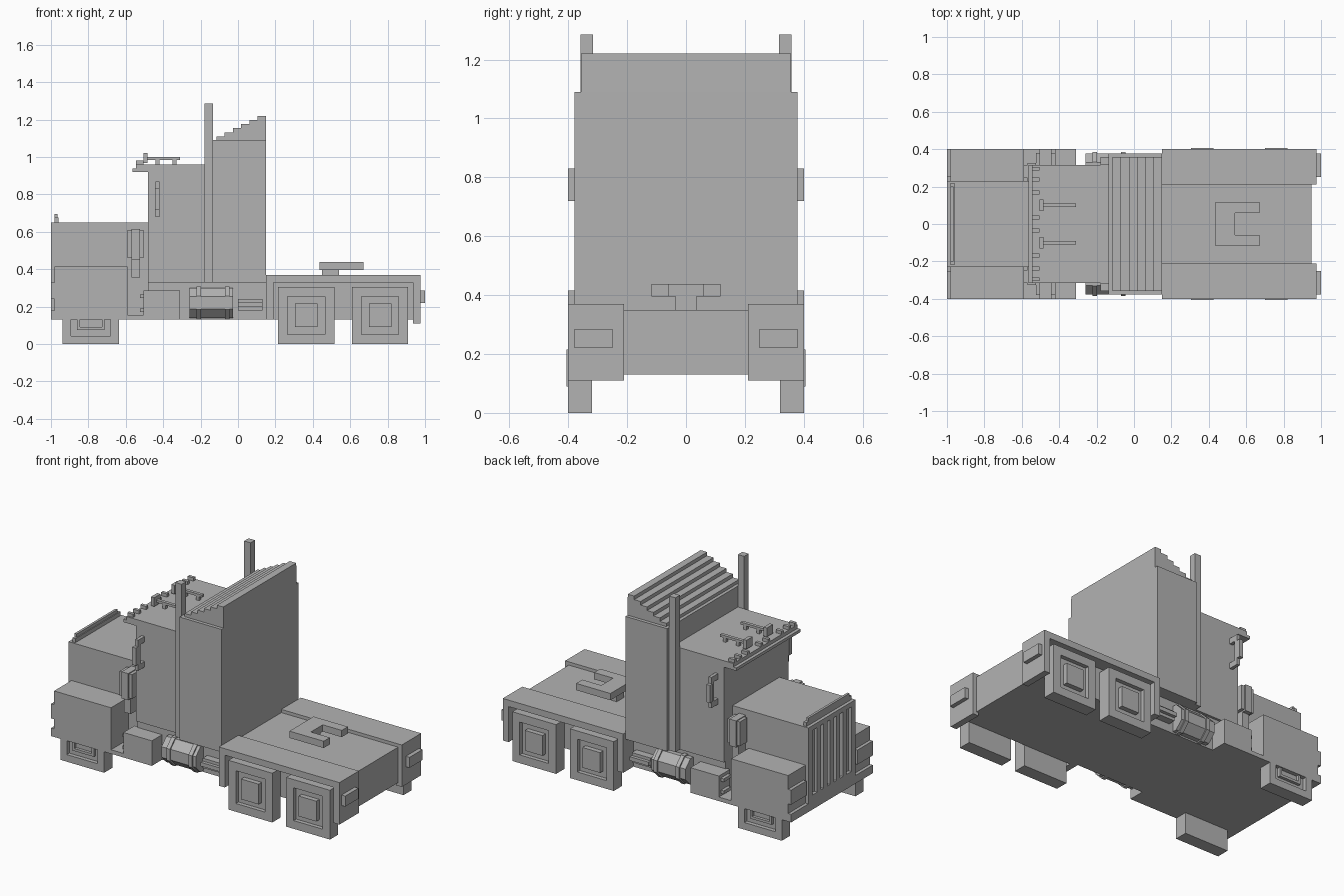
import bpy, bmesh, math
from mathutils import Vector, Matrix

old = bpy.data.objects.get("Cube")
if old:
    bpy.data.objects.remove(old, do_unlink=True)

GREY = (0.45, 0.45, 0.45, 1)
paint = bpy.data.materials.new("plain grey")
paint.use_nodes = True
paint.diffuse_color = GREY
paint.node_tree.nodes["Principled BSDF"].inputs["Base Color"].default_value = GREY


def finish(name, bm, mirror=False):
    bmesh.ops.recalc_face_normals(bm, faces=bm.faces)
    mesh = bpy.data.meshes.new(name)
    bm.to_mesh(mesh)
    bm.free()
    mesh.materials.append(paint)
    obj = bpy.data.objects.new(name, mesh)
    bpy.context.scene.collection.objects.link(obj)
    if mirror:
        mod = obj.modifiers.new("other side", 'MIRROR')
        mod.use_axis = (False, True, False)
        mod.use_clip = False
        mod.use_mirror_merge = False
    return obj


def add_box(bm, x, y, z):
    size = Vector((x[1] - x[0], y[1] - y[0], z[1] - z[0]))
    mid = Vector((x[0] + x[1], y[0] + y[1], z[0] + z[1])) / 2
    mat = Matrix.Translation(mid) @ Matrix.Diagonal(size).to_4x4()
    return bmesh.ops.create_cube(bm, size=1, matrix=mat)["verts"]


def boxes(name, parts, mirror=False):
    bm = bmesh.new()
    for part in parts:
        add_box(bm, *part)
    return finish(name, bm, mirror)


def prism(name, outline, half_width):
    """Extrude a side outline (x, z) across the full width."""
    bm = bmesh.new()
    face = bm.faces.new([bm.verts.new((x, -half_width, z)) for x, z in outline])
    new = bmesh.ops.extrude_face_region(bm, geom=[face])["geom"]
    verts = [v for v in new if isinstance(v, bmesh.types.BMVert)]
    bmesh.ops.translate(bm, verts=verts, vec=(0, 2 * half_width, 0))
    return finish(name, bm)


def wheel(name, cx, steps):
    """Square wheel whose outer face is repeatedly inset and pushed in or out."""
    bm = bmesh.new()
    add_box(bm, (cx - 0.15, cx + 0.15), (0.32, 0.4), (0, 0.305))
    bm.normal_update()
    face = max(bm.faces, key=lambda f: f.calc_center_median().y)
    for border, push in steps:
        bmesh.ops.inset_region(bm, faces=[face], thickness=border)
        face = bmesh.ops.extrude_discrete_faces(bm, faces=[face])["faces"][0]
        bmesh.ops.translate(bm, verts=face.verts[:], vec=(0, push, 0))
        bm.normal_update()
    return finish(name, bm, True)


# Main body
boxes("chassis", [((-0.48, 0.17), (-0.3, 0.3), (0.13, 0.34))])
boxes("hood", [((-0.98, -0.48), (-0.23, 0.23), (0.13, 0.65))])
boxes("cab", [((-0.48, -0.135), (-0.315, 0.315), (0.33, 0.96))])
boxes("sleeper", [((-0.135, 0.15), (-0.378, 0.378), (0.33, 1.09))])

# Stepped roof fairing
outline = [(0.15, 1.09), (-0.115, 1.09)]
for i in range(6):
    z = 1.11 + 0.022 * i
    outline += [(-0.115 + 0.044 * i, z), (-0.115 + 0.044 * (i + 1), z)]
prism("roof_fairing", outline, 0.357)

# Grille frame, bars and hood trim
boxes("grille_frame", [((-1, -0.98), (-0.23, 0.23), (0.62, 0.65)),
                       ((-1, -0.98), (-0.23, 0.23), (0.18, 0.22)),
                       ((-1, -0.98), (-0.23, -0.19), (0.22, 0.62)),
                       ((-1, -0.98), (0.19, 0.23), (0.22, 0.62))])
boxes("grille_bars", [((-1, -0.98), (y - 0.018, y + 0.018), (0.22, 0.62))
                      for y in (-0.126, -0.063, 0, 0.063, 0.126)])
boxes("hood_trim", [((-0.98, -0.96), (-0.22, 0.22), (0.65, 0.675)),
                    ((-0.98, -0.965), (-0.2, 0.2), (0.675, 0.695))])
boxes("front_bumper", [((-1, -0.97), (-0.4, 0.4), (0.13, 0.18))])
boxes("headlight", [((-1, -0.98), (0.25, 0.4), (0.24, 0.33))], True)

# Front fenders with arch-free sides
boxes("front_fender", [((-0.98, -0.59), (0.23, 0.4), (0.13, 0.415))], True)

# Wheels
hub = [(0.072, -0.025), (0.055, 0.03)]
wheel("front_wheel", -0.787, [(0.062, -0.025), (0.045, 0.018), (0.022, -0.018)])
wheel("rear_wheel_forward", 0.365, hub)
wheel("rear_wheel_back", 0.76, hub)

# Rear deck and fenders
boxes("rear_deck", [((0.15, 0.95), (-0.32, 0.32), (0.13, 0.35))])
boxes("rear_fender", [((0.15, 0.975), (0.21, 0.4), (0.33, 0.37)),
                      ((0.15, 0.19), (0.21, 0.4), (0.13, 0.33)),
                      ((0.935, 0.975), (0.21, 0.4), (0.11, 0.33))], True)
boxes("tail_light", [((0.975, 1.0), (0.25, 0.378), (0.22, 0.285))], True)

# Trailer coupling
boxes("coupling_plate", [((0.435, 0.54), (-0.118, 0.118), (0.395, 0.437)),
                         ((0.54, 0.67), (0.058, 0.118), (0.395, 0.437)),
                         ((0.54, 0.67), (-0.118, -0.058), (0.395, 0.437))])
boxes("coupling_stem", [((0.45, 0.54), (-0.035, 0.035), (0.34, 0.395))])

# Exhaust stacks
boxes("exhaust_stack", [((-0.178, -0.135), (0.315, 0.358), (0.33, 1.285))], True)

# Air cleaners beside the hood
boxes("air_cleaner", [((-0.59, -0.505), (0.245, 0.315), (0.46, 0.61)),
                      ((-0.57, -0.525), (0.23, 0.3), (0.355, 0.46)),
                      ((-0.57, -0.525), (0.22, 0.325), (0.45, 0.615))], True)

# Side mirrors
boxes("side_mirror", [((-0.445, -0.42), (0.375, 0.4), (0.72, 0.83)),
                      ((-0.44, -0.42), (0.31, 0.378), (0.835, 0.87)),
                      ((-0.44, -0.42), (0.31, 0.378), (0.68, 0.715)),
                      ((-0.44, -0.42), (0.355, 0.378), (0.7, 0.85))], True)

# Visor, marker lights and horns
boxes("visor", [((-0.565, -0.48), (-0.315, 0.315), (0.92, 0.938)),
                ((-0.545, -0.48), (-0.315, 0.315), (0.938, 0.96))])
boxes("marker_light", [((-0.545, -0.505), (y - 0.01, y + 0.01), (0.96, 0.98))
                       for y in (0.035, 0.168, 0.238, 0.295)], True)
boxes("horn", [((-0.505, -0.31), (0.09, 0.11), (0.985, 1.0)),
               ((-0.505, -0.483), (0.07, 0.13), (0.967, 1.022)),
               ((-0.44, -0.42), (0.09, 0.11), (0.96, 0.985)),
               ((-0.35, -0.33), (0.09, 0.11), (0.96, 0.985))], True)

# Running boards and tool boxes
boxes("running_board", [((-0.59, -0.31), (0.22, 0.4), (0.13, 0.155))], True)
boxes("tool_box", [((-0.505, -0.31), (0.29, 0.4), (0.155, 0.285)),
                   ((-0.525, -0.505), (0.31, 0.38), (0.245, 0.265)),
                   ((-0.525, -0.505), (0.31, 0.38), (0.17, 0.19))], True)

# Eight-sided fuel tanks with straps
bm = bmesh.new()
for x, length, r in ((-0.143, 0.235, 0.08), (-0.21, 0.025, 0.088), (-0.058, 0.025, 0.088)):
    mat = (Matrix.Translation((x, 0.296, 0.22)) @ Matrix.Rotation(math.pi / 2, 4, 'Y')
           @ Matrix.Rotation(math.pi / 8, 4, 'Z'))
    r /= math.cos(math.pi / 8)
    bmesh.ops.create_cone(bm, cap_ends=True, segments=8, radius1=r, radius2=r,
                          depth=length, matrix=mat)
finish("fuel_tank", bm, True)

# Small air tanks behind the fuel tanks
boxes("air_tank", [((0, 0.13), (0.29, 0.345), (0.18, 0.24)),
                   ((0, 0.13), (0.29, 0.365), (0.198, 0.222))], True)
